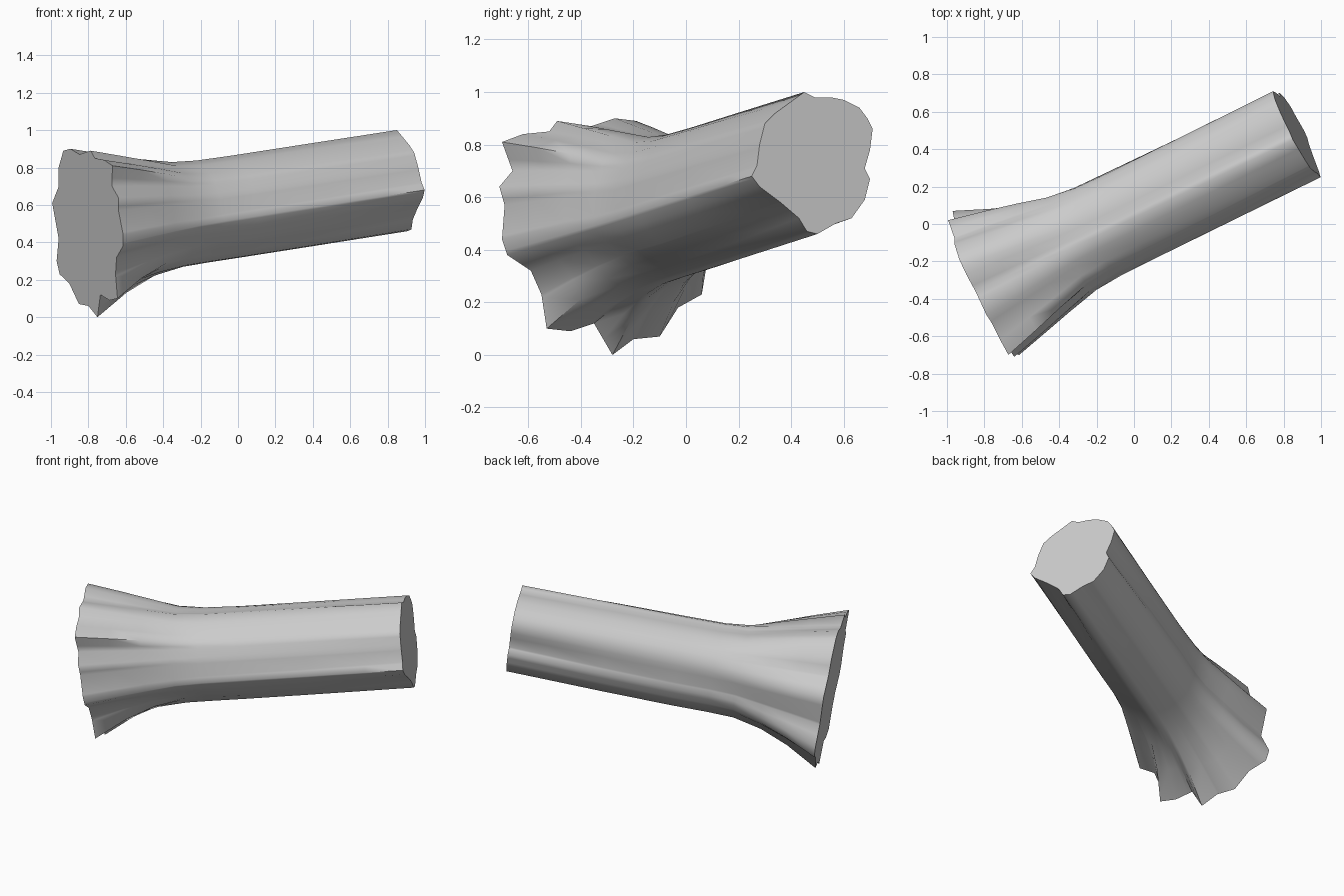
import bpy, bmesh, math
from mathutils import Vector

default = bpy.data.objects.get("Cube")
if default:
    bpy.data.objects.remove(default, do_unlink=True)

# Bark and cut wood share one plain grey
grey = bpy.data.materials.new("plain grey")
grey.diffuse_color = (0.6, 0.6, 0.6, 1)
grey.use_nodes = True
grey.node_tree.nodes["Principled BSDF"].inputs["Base Color"].default_value = (0.6, 0.6, 0.6, 1)

# The log's axis, and the two directions across it
root_centre = Vector((-0.8, -0.33, 0.47))
cut_centre = Vector((0.872, 0.49, 0.73))
axis = (cut_centre - root_centre).normalized()
side = Vector((0, 0, 1)).cross(axis).normalized()
up = axis.cross(side)
trunk_radius = 0.276

# End outlines as (y, z) in hundredths
root_outline = [(-27, 90), (-36, 87), (-49, 89), (-52, 85), (-62, 84), (-70, 81),
                (-66, 70), (-71, 64), (-69, 57), (-70, 44), (-68, 38), (-59, 32),
                (-55, 23), (-53, 10), (-44, 9), (-35, 12), (-28, 0), (-20, 6),
                (-10, 7), (-3, 18), (6, 23), (7, 30), (1, 42), (2, 61),
                (-8, 70), (-11, 80), (-19, 89)]
cut_outline = [(45, 100), (49, 98), (55, 98), (60, 97), (66, 94), (69, 90),
               (71, 86), (70, 78), (68, 71), (70, 67), (68, 59), (63, 52),
               (57, 50), (50, 46), (46, 47), (43, 52), (36, 58), (28, 64),
               (25, 68), (27, 72), (28, 80), (30, 88), (34, 92)]


def polar(outline, centre):
    """Project an outline on the plane across the axis, as sorted (angle, radius)."""
    result = []
    for y, z in outline:
        d = Vector((0, y / 100, z / 100)) - centre
        d.x = -(axis.y * d.y + axis.z * d.z) / axis.x
        a, b = d.dot(side), d.dot(up)
        result.append((math.atan2(b, a) % math.tau, math.hypot(a, b)))
    return sorted(result)


def radius_at(profile, angle):
    """Distance to the straight edge of the outline at an angle."""
    first, last = profile[0], profile[-1]
    loop = [(last[0] - math.tau, last[1])] + profile + [(first[0] + math.tau, first[1])]
    for (a0, r0), (a1, r1) in zip(loop, loop[1:]):
        if a0 <= angle <= a1 and a1 > a0:
            bottom = r0 * math.sin(angle - a0) + r1 * math.sin(a1 - angle)
            return r0 * r1 * math.sin(a1 - a0) / bottom
    return first[1]


root_profile = polar(root_outline, root_centre)
cut_profile = polar(cut_outline, cut_centre)
angles = []
for angle, _ in sorted(root_profile + cut_profile):
    if not angles or angle - angles[-1] > 0.012:
        angles.append(angle)

# Rings along the log: position, amount of root flare, roundness of the trunk
stations = [(0, 1, 0), (0.1, 0.68, 0.2), (0.19, 0.39, 0.3), (0.28, 0.11, 0.35),
            (0.36, 0.02, 0.45), (0.47, 0, 0.55), (0.7, 0, 0.4),
            (0.88, 0, 0.15), (1, 0, 0)]
bm = bmesh.new()
rings = []
for t, flare, roundness in stations:
    centre = root_centre.lerp(cut_centre, t)
    ring = []
    for angle in angles:
        # Lower roots flare out late, those at the sides early
        lower = max(0, -math.sin(angle)) ** 0.7
        w = flare ** (1 + 0.85 * lower - 0.22 * abs(math.cos(angle)))
        trunk = (1 - roundness) * radius_at(cut_profile, angle) + roundness * trunk_radius
        r = w * radius_at(root_profile, angle) + (1 - w) * trunk
        offset = side * math.cos(angle) + up * math.sin(angle)
        ring.append(bm.verts.new(centre + offset * r))
    rings.append(ring)

# Bark between the rings, then the two flat cut ends
count = len(angles)
for low, high in zip(rings, rings[1:]):
    for i in range(count):
        j = (i + 1) % count
        bm.faces.new((low[i], low[j], high[j], high[i]))
bm.faces.new(list(reversed(rings[0])))
bm.faces.new(rings[-1])
bmesh.ops.recalc_face_normals(bm, faces=bm.faces)

mesh = bpy.data.meshes.new("fallen_log")
bm.to_mesh(mesh)
bm.free()
mesh.materials.append(grey)
fallen_log = bpy.data.objects.new("fallen_log", mesh)
bpy.context.collection.objects.link(fallen_log)
bpy.context.view_layer.objects.active = fallen_log
fallen_log.select_set(True)
bpy.ops.object.shade_smooth_by_angle(angle=math.radians(62))
